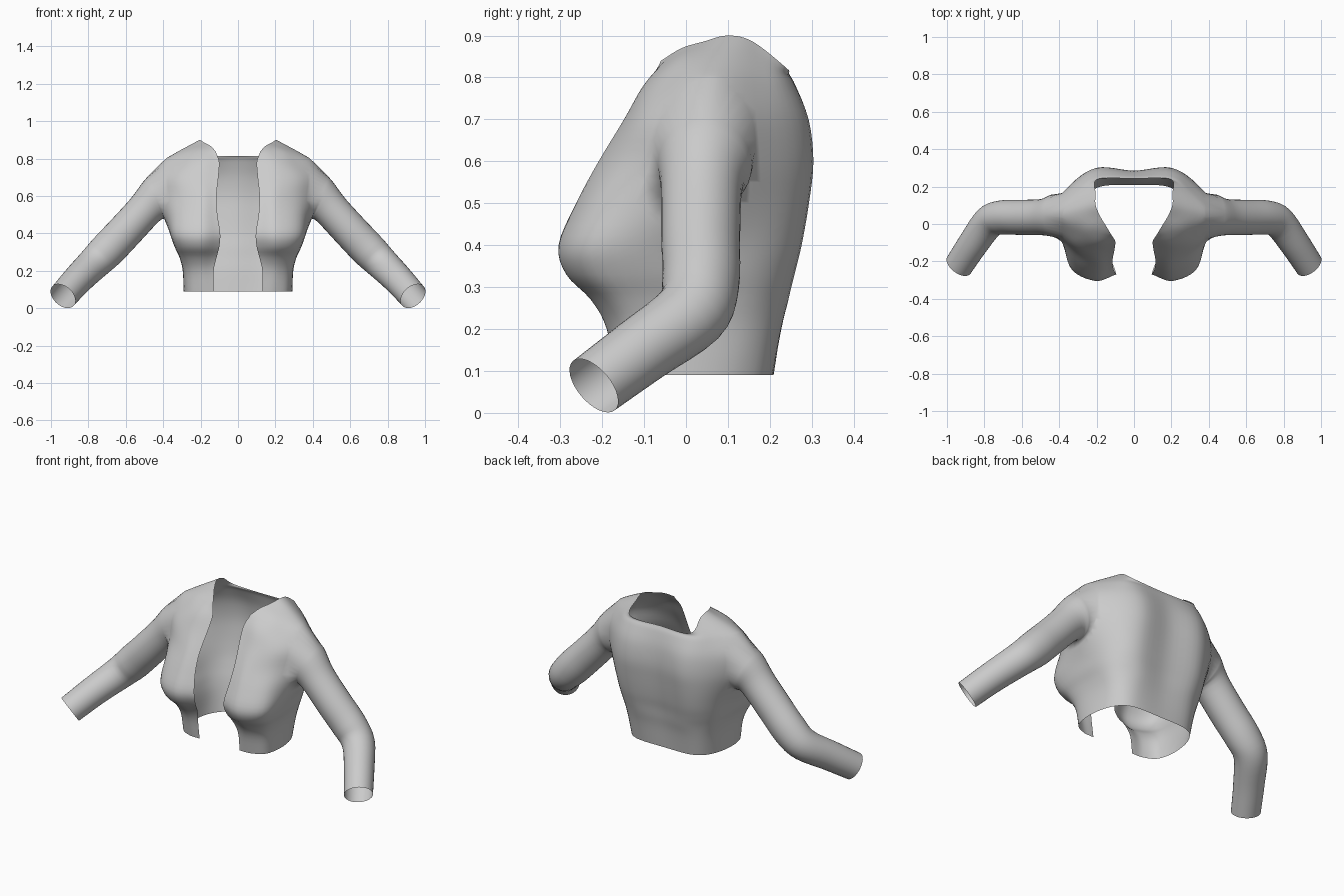
import bpy, bmesh, math
from mathutils import Vector

if "Cube" in bpy.data.objects:
    bpy.data.objects.remove(bpy.data.objects["Cube"])

# Torso sections: height, then (x, y) from the front opening round the side to centre back
SECTIONS = [
    (0.09, (.13, -.17), (.20, -.165), (.27, -.12), (.29, 0), (.26, .13), (.18, .20), (0, .208)),
    (0.20, (.13, -.185), (.21, -.185), (.28, -.13), (.295, 0), (.27, .15), (.18, .222), (0, .222)),
    (0.27, (.115, -.21), (.21, -.225), (.30, -.16), (.31, 0), (.285, .16), (.18, .24), (0, .235)),
    (0.33, (.10, -.25), (.21, -.285), (.325, -.21), (.335, 0), (.30, .17), (.19, .255), (0, .245)),
    (0.40, (.095, -.27), (.21, -.303), (.345, -.225), (.36, 0), (.315, .18), (.20, .272), (0, .26)),
    (0.50, (.11, -.24), (.21, -.26), (.345, -.185), (.405, .03), (.33, .20), (.20, .29), (0, .275)),
    (0.60, (.115, -.195), (.21, -.205), (.345, -.13), (.45, .04), (.35, .20), (.20, .30), (0, .285)),
    (0.70, (.105, -.14), (.22, -.145), (.35, -.09), (.46, .05), (.35, .19), (.20, .288), (0, .278)),
    (0.78, (.10, -.095), (.20, -.10), (.30, -.055), (.41, .05), (.31, .18), (.20, .255), (0, .258)),
]
# Shoulder slope and neckline rows (x, y, z)
NECK = [
    [(.115, -.067, .825), (.18, -.05, .835), (.26, -.01, .84), (.335, .07, .83),
     (.27, .17, .83), (.20, .238, .808), (0, .246, .808)],
    [(.12, -.06, .84), (.15, -.01, .87), (.18, .04, .885), (.205, .10, .90),
     (.205, .16, .885), (.195, .24, .822), (0, .242, .815)],
]
# Sleeve rings: centre, direction, two radii
RINGS = [
    (.44, .045, .59, .92, 0, -.38, .12, .112),
    (.49, .037, .535, .7, 0, -.7, .098, .097),
    (.60, .035, .415, .7, 0, -.7, .096, .094),
    (.70, .035, .31, .7, -.1, -.7, .096, .092),
    (.775, .01, .235, .6, -.5, -.6, .088, .088),
    (.86, -.105, .15, .5, -.65, -.56, .081, .081),
    (.936, -.22, .065, .5, -.65, -.55, .077, .077),
]
ARMHOLE_X = 0.385
SIDES = 32


def spline(pts, n, after=None):
    """Smooth curve through points of any dimension, n steps per span."""
    pts = [Vector(p) for p in pts]
    ext = [2 * pts[0] - pts[1]] + pts + [Vector(after) if after else 2 * pts[-1] - pts[-2]]
    out = []
    for i in range(1, len(pts)):
        a, b, c, d = ext[i - 1:i + 3]
        for k in range(n):
            t = k / n
            out.append(0.5 * (2 * b + (c - a) * t + (2 * a - 5 * b + 4 * c - d) * t * t
                              + (3 * b - a - 3 * c + d) * t ** 3))
    return out + [pts[-1]]


def skin(bm, rows, closed=False):
    """Faces between successive rows of points."""
    vr = [[bm.verts.new(p) for p in r] for r in rows]
    m = len(rows[0])
    for a, b in zip(vr, vr[1:]):
        for j in range(m if closed else m - 1):
            k = (j + 1) % m
            bm.faces.new((a[j], a[k], b[k], b[j]))
    return vr


bm = bmesh.new()

# Torso half: spline surface through the sections
rows = [[(x, y, s[0]) for x, y in s[1:]] for s in SECTIONS] + NECK
rows = [spline(r, 6, (-r[-2][0], r[-2][1], r[-2][2])) for r in rows]
cols = [spline(c, 4) for c in zip(*rows)]
skin(bm, list(zip(*cols)))

# Cut the armhole
cut = bmesh.ops.bisect_plane(bm, geom=bm.verts[:] + bm.edges[:] + bm.faces[:], dist=1e-5,
                             plane_co=(ARMHOLE_X, 0, 0), plane_no=(1, 0, 0), clear_outer=True)
hole = [e for e in cut['geom_cut'] if isinstance(e, bmesh.types.BMEdge)]

# Sleeve: rings swept along the bent arm
tube = []
for r in spline(RINGS, 4):
    c, n = Vector(r[:3]), Vector(r[3:6]).normalized()
    side = Vector((0, 0, 1)).cross(n).normalized()
    up = n.cross(side)
    tube.append([c + up * r[6] * math.cos(a) + side * r[7] * math.sin(a)
                 for a in (2 * math.pi * i / SIDES for i in range(SIDES))])
first = skin(bm, tube, closed=True)[0]
ring = [bm.edges.get((first[i], first[(i + 1) % SIDES])) for i in range(SIDES)]

# Join sleeve to armhole
bmesh.ops.bridge_loops(bm, edges=hole + ring)
bmesh.ops.remove_doubles(bm, verts=bm.verts[:], dist=1e-4)
bmesh.ops.recalc_face_normals(bm, faces=bm.faces[:])

mesh = bpy.data.meshes.new("cropped_jacket")
bm.to_mesh(mesh)
bm.free()
jacket = bpy.data.objects.new("cropped_jacket", mesh)
bpy.context.collection.objects.link(jacket)

# Plain grey cloth
cloth = bpy.data.materials.new("grey_cloth")
cloth.diffuse_color = (0.6, 0.6, 0.6, 1)
cloth.use_nodes = True
cloth.node_tree.nodes["Principled BSDF"].inputs["Base Color"].default_value = cloth.diffuse_color
mesh.materials.append(cloth)

# Mirror to the other side
mirror = jacket.modifiers.new("mirror", 'MIRROR')
mirror.use_axis[0] = True
mirror.merge_threshold = 0.001
for p in mesh.polygons:
    p.use_smooth = True
